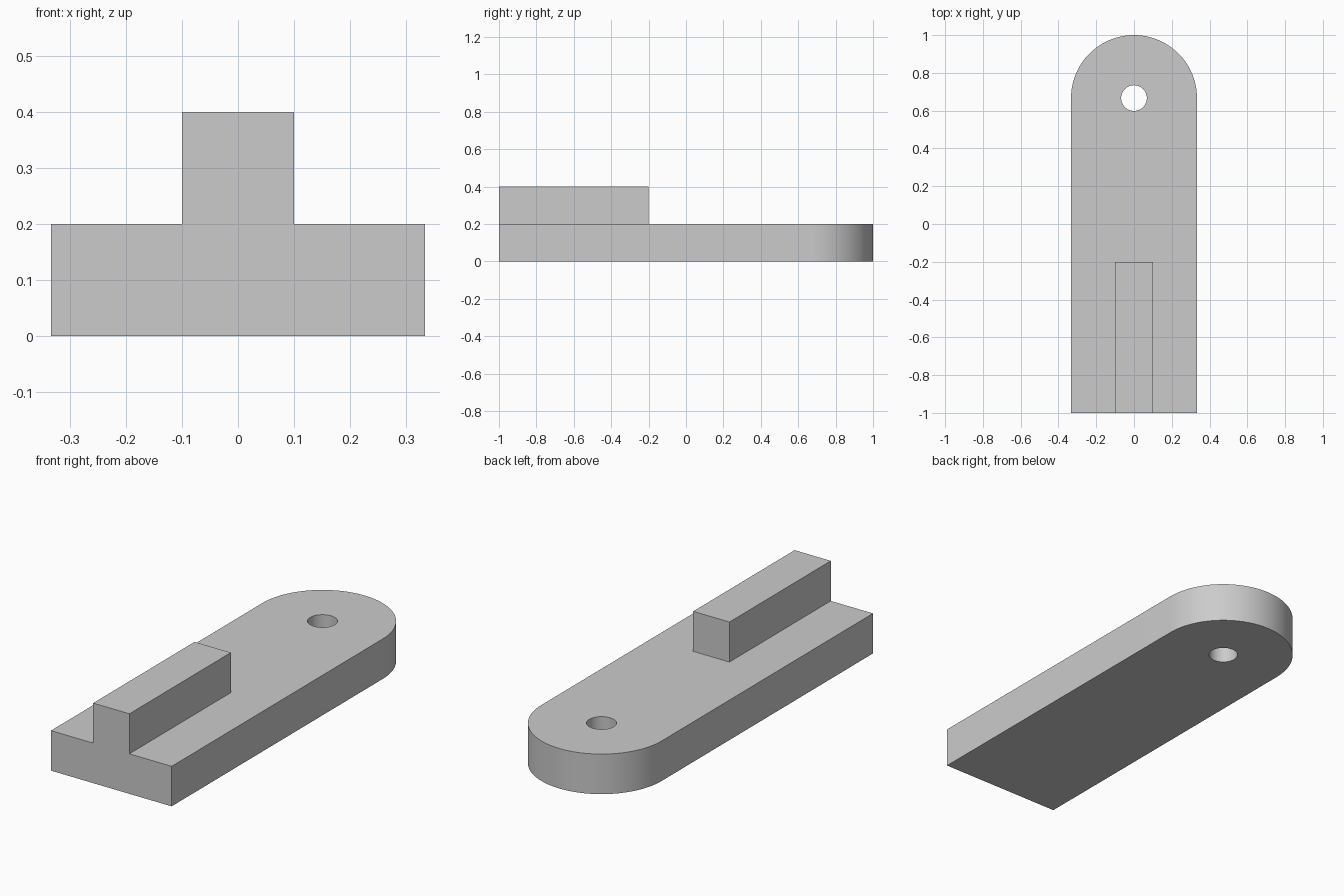
import bpy, bmesh
from math import radians, sin, cos, pi

cube = bpy.data.objects.get("Cube")
if cube:
    bpy.data.objects.remove(cube, do_unlink=True)

HALF_W = 1 / 3          # half the plate width, also the end radius
THICK = 0.2             # plate thickness
HOLE_R = 0.068
END_Y = 1 - HALF_W      # centre of the rounded end and the hole

grey = bpy.data.materials.new("light grey")
grey.use_nodes = True
grey.diffuse_color = (0.6, 0.6, 0.6, 1)
grey.node_tree.nodes["Principled BSDF"].inputs["Base Color"].default_value = (0.6, 0.6, 0.6, 1)


def arc(radius, cy, start, end, steps):
    angles = [start + (end - start) * i / steps for i in range(steps + 1)]
    return [(radius * cos(a), cy + radius * sin(a)) for a in angles]


def prism(name, outline, z0, z1):
    """Extrude a counter-clockwise outline from z0 up to z1."""
    bm = bmesh.new()
    base = bm.faces.new([bm.verts.new((x, y, z0)) for x, y in outline])
    top = bmesh.ops.extrude_face_region(bm, geom=[base])["geom"]
    bmesh.ops.translate(bm, vec=(0, 0, z1 - z0),
                        verts=[v for v in top if isinstance(v, bmesh.types.BMVert)])
    bmesh.ops.recalc_face_normals(bm, faces=bm.faces)
    mesh = bpy.data.meshes.new(name)
    bm.to_mesh(mesh)
    bm.free()
    mesh.materials.append(grey)
    obj = bpy.data.objects.new(name, mesh)
    bpy.context.collection.objects.link(obj)
    return obj


def combine(target, tool, operation):
    """Apply a boolean and remove the tool object."""
    mod = target.modifiers.new(operation.lower(), 'BOOLEAN')
    mod.operation, mod.solver, mod.object = operation, 'EXACT', tool
    bpy.context.view_layer.objects.active = target
    bpy.ops.object.modifier_apply(modifier=mod.name)
    bpy.data.objects.remove(tool, do_unlink=True)


# Plate with a square front and a rounded back
plate = prism("base_plate",
              [(-HALF_W, -1), (HALF_W, -1)] + arc(HALF_W, END_Y, 0, pi, 64), 0, THICK)

# Raised rib along the front half, merged into the plate
rib = prism("rib", [(-0.1, -1), (0.1, -1), (0.1, -0.2), (-0.1, -0.2)], 0.1, 0.4)
combine(plate, rib, 'UNION')

# Through hole at the centre of the rounded end
hole = prism("hole_cutter", arc(HOLE_R, END_Y, 0, 2 * pi, 48)[:-1], -0.1, 0.3)
hole.hide_render = True
combine(plate, hole, 'DIFFERENCE')

# Smooth curved walls, sharp corners
bpy.ops.object.select_all(action='DESELECT')
plate.select_set(True)
bpy.context.view_layer.objects.active = plate
bpy.ops.object.shade_smooth_by_angle(angle=radians(30))
